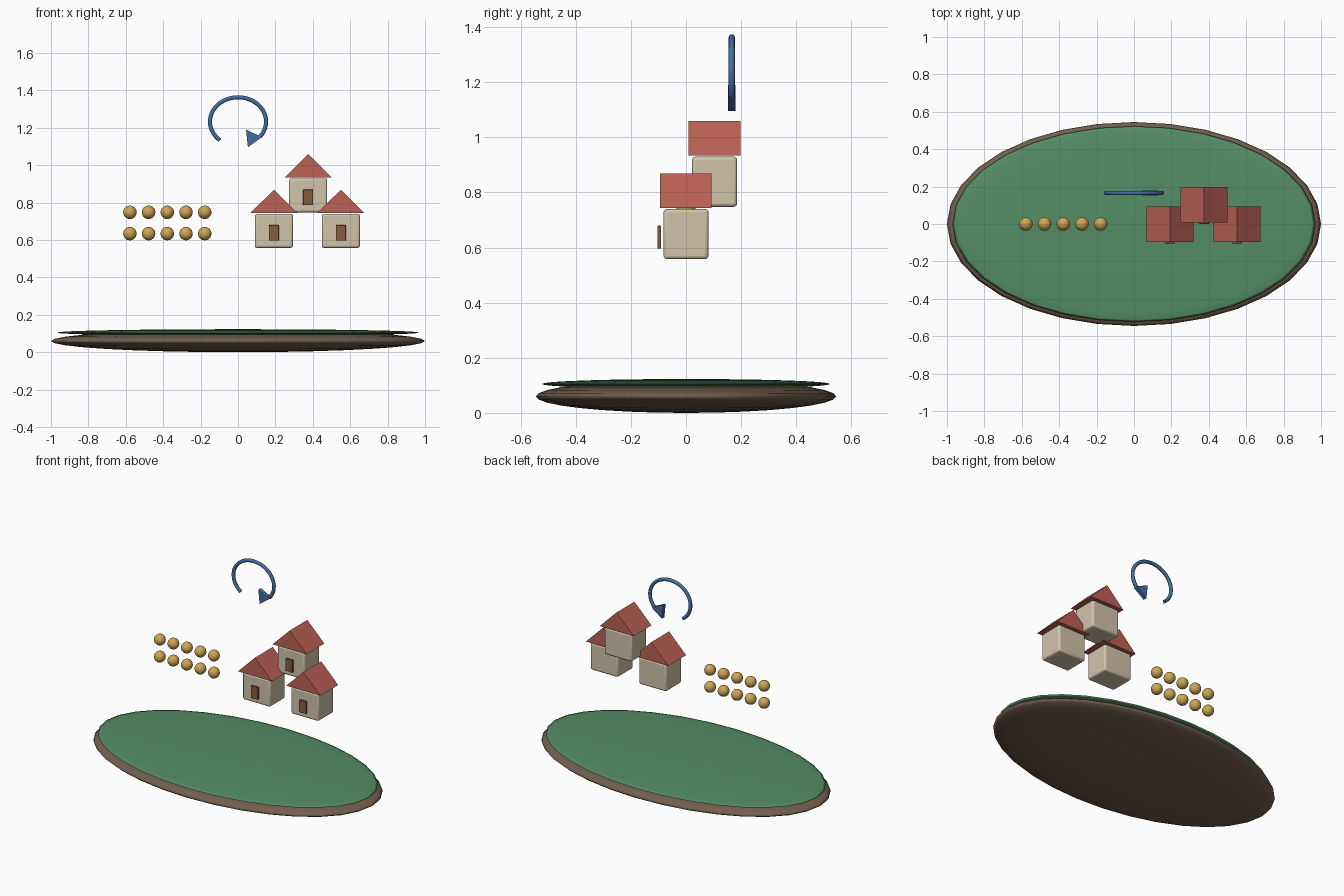
import bpy, bmesh
from math import cos, sin, radians

if "Cube" in bpy.data.objects:
    bpy.data.objects.remove(bpy.data.objects["Cube"])


def material(name, rgb):
    m = bpy.data.materials.new(name)
    m.diffuse_color = (*rgb, 1)
    m.use_nodes = True
    m.node_tree.nodes["Principled BSDF"].inputs["Base Color"].default_value = m.diffuse_color
    return m


EARTH = material("earth", (0.17, 0.115, 0.075))
GRASS = material("grass", (0.09, 0.27, 0.13))
GOLD = material("gold", (0.62, 0.38, 0.09))
PLASTER = material("plaster", (0.64, 0.56, 0.40))
TILE = material("tile", (0.50, 0.12, 0.09))
WOOD = material("wood", (0.25, 0.11, 0.045))
BLUE = material("blue", (0.06, 0.15, 0.36))


def ellipsoid(name, loc, size, mat, segments=32, rings=16):
    bpy.ops.mesh.primitive_uv_sphere_add(segments=segments, ring_count=rings, radius=1, location=loc)
    o = bpy.context.object
    o.name = name
    o.scale = size
    bpy.ops.object.transform_apply(location=False, rotation=False, scale=True)
    bpy.ops.object.shade_smooth()
    o.data.materials.append(mat)
    return o


def box(name, loc, size, mat, bevel):
    bpy.ops.mesh.primitive_cube_add(size=1, location=loc)
    o = bpy.context.object
    o.name = name
    o.scale = size
    bpy.ops.object.transform_apply(location=False, rotation=False, scale=True)
    b = o.modifiers.new("soft_edges", "BEVEL")
    b.width = bevel
    b.segments = 3
    bpy.ops.object.shade_smooth_by_angle(angle=radians(40))
    o.data.materials.append(mat)
    return o


def prism(name, outline, y0, y1, mat):
    """Extrude an x-z outline from y0 to y1."""
    bm = bmesh.new()
    front = bm.faces.new([bm.verts.new((x, y0, z)) for x, z in outline])
    ext = bmesh.ops.extrude_face_region(bm, geom=[front], use_keep_orig=True)
    verts = [v for v in ext["geom"] if isinstance(v, bmesh.types.BMVert)]
    bmesh.ops.translate(bm, verts=verts, vec=(0, y1 - y0, 0))
    bmesh.ops.recalc_face_normals(bm, faces=bm.faces)
    me = bpy.data.meshes.new(name)
    bm.to_mesh(me)
    bm.free()
    o = bpy.data.objects.new(name, me)
    bpy.context.collection.objects.link(o)
    me.materials.append(mat)
    return o


# Island: earth lens with a thin grass cap
ellipsoid("earth_base", (0, 0, 0.06), (1, 0.545, 0.06), EARTH)
ellipsoid("grass_top", (0, 0, 0.105), (0.97, 0.523, 0.018), GRASS)

# Two rows of five beads
for row, z in enumerate((0.634, 0.748)):
    for col in range(5):
        ellipsoid(f"bead_{row}_{col}", (-0.578 + 0.1 * col, 0, z), (0.036,) * 3, GOLD, 24, 12)

# Three houses: rounded body, gabled roof, door standing just off the front
for i, (x, y, z) in enumerate(((0.192, 0, 0.558), (0.55, 0, 0.558), (0.375, 0.104, 0.748))):
    box(f"house_body_{i}", (x, y, z + 0.091), (0.204, 0.163, 0.182), PLASTER, 0.012)
    prism(f"house_roof_{i}", ((x - 0.126, z + 0.186), (x + 0.126, z + 0.186), (x, z + 0.311)),
          y - 0.095, y + 0.093, TILE)
    box(f"house_door_{i}", (x, y - 0.097, z + 0.08), (0.053, 0.013, 0.083), WOOD, 0.003)

# Curved arrow: round tube along an oval arc
cu = bpy.data.curves.new("arrow_arc", "CURVE")
cu.dimensions = "3D"
cu.bevel_depth = 0.0115
cu.bevel_resolution = 3
cu.use_fill_caps = True
spline = cu.splines.new("POLY")
n = 40
spline.points.add(n)
for i, p in enumerate(spline.points):
    a = radians(-38 + (230 + 38) * i / n)
    p.co = (0.15 * cos(a), 0.166, 1.233 + 0.13 * sin(a), 1)
arc = bpy.data.objects.new("arrow_arc", cu)
bpy.context.collection.objects.link(arc)
cu.materials.append(BLUE)
bpy.ops.object.select_all(action="DESELECT")
arc.select_set(True)
bpy.context.view_layer.objects.active = arc
bpy.ops.object.convert(target="MESH")
bpy.ops.object.shade_smooth_by_angle(angle=radians(50))

# Flat triangular arrow head
prism("arrow_head", ((0.043, 1.19), (0.053, 1.096), (0.128, 1.15)), 0.153, 0.179, BLUE)
